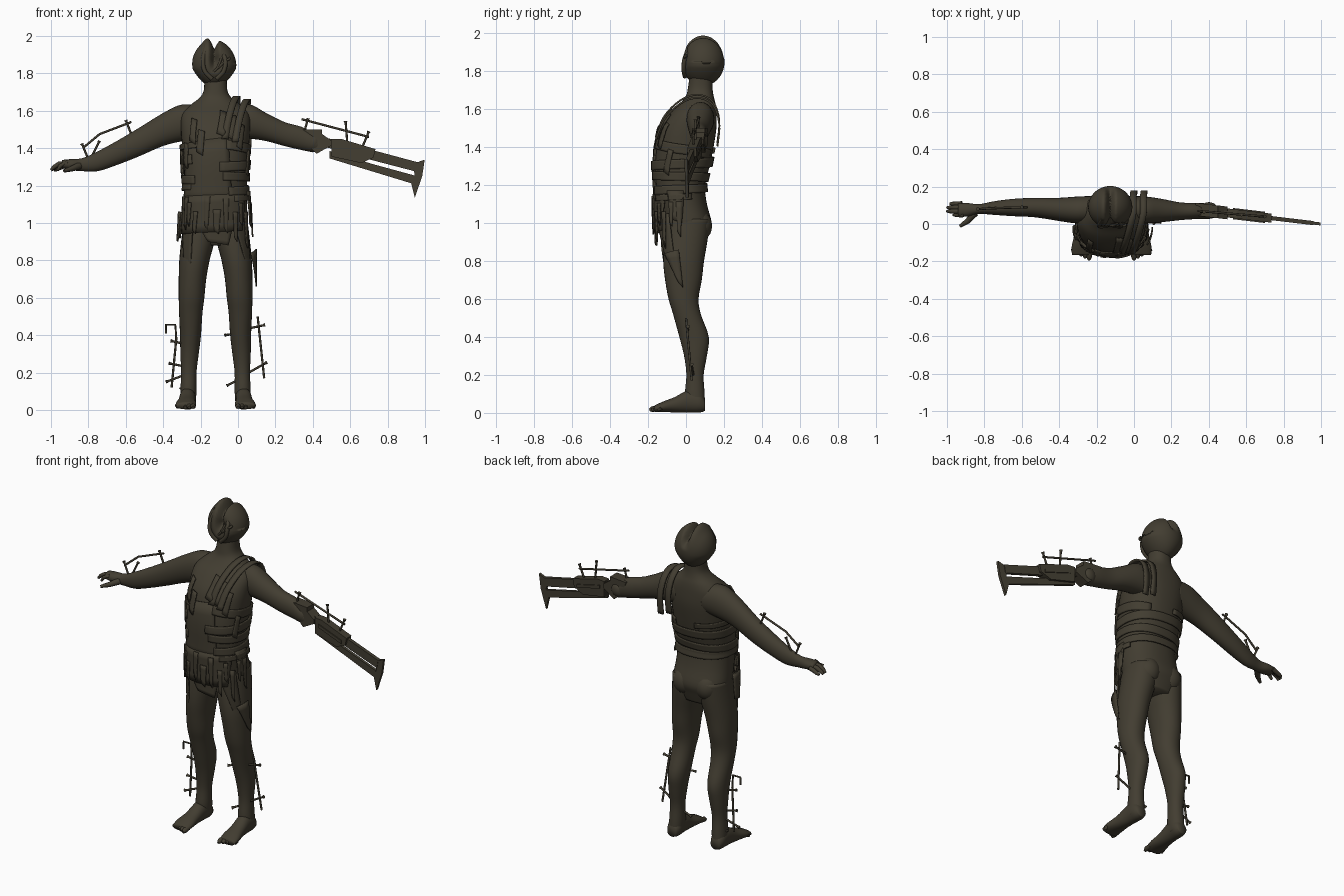
import bpy, bmesh, math, random
from mathutils import Vector

random.seed(4)
if "Cube" in bpy.data.objects:
    bpy.data.objects.remove(bpy.data.objects["Cube"])

CX = -0.12  # centre line of the body
mat = bpy.data.materials.new("dark_olive_brown")
mat.use_nodes = True
COL = (0.055, 0.047, 0.031, 1)
mat.diffuse_color = COL
bsdf = mat.node_tree.nodes["Principled BSDF"]
bsdf.inputs["Base Color"].default_value = COL
bsdf.inputs["Roughness"].default_value = 0.8


def finish(name, bm, smooth=True, thick=0):
    bmesh.ops.recalc_face_normals(bm, faces=bm.faces)
    me = bpy.data.meshes.new(name)
    bm.to_mesh(me)
    bm.free()
    me.materials.append(mat)
    ob = bpy.data.objects.new(name, me)
    bpy.context.collection.objects.link(ob)
    if thick:
        mod = ob.modifiers.new("thickness", "SOLIDIFY")
        mod.thickness = thick
        mod.offset = 0
    for p in me.polygons:
        p.use_smooth = smooth
    return ob


def spline(rows, steps=4):
    """Catmull-Rom interpolation of rows of numbers."""
    out = []
    for i in range(len(rows) - 1):
        p = [rows[max(0, min(len(rows) - 1, i + k))] for k in (-1, 0, 1, 2)]
        for s in range(steps):
            t = s / steps
            out.append([0.5 * (2 * b + (c - a) * t + (2 * a - 5 * b + 4 * c - d) * t * t
                        + (3 * b - a - 3 * c + d) * t ** 3) for a, b, c, d in zip(*p)])
    return out + [list(rows[-1])]


def superellipse(a, power=2.3):
    c, s = math.cos(a), math.sin(a)
    e = 2 / power
    return math.copysign(abs(c) ** e, c), math.copysign(abs(s) ** e, s)


def loft(name, rows, u, v, power=2.1, n=28):
    """Rows are centre x, y, z and two half widths along u and v."""
    bm = bmesh.new()
    rings = []
    for x, y, z, ru, rv in spline(rows):
        ring = []
        for k in range(n):
            c, s = superellipse(2 * math.pi * k / n, power)
            ring.append(bm.verts.new(Vector((x, y, z)) + Vector(u) * ru * c + Vector(v) * rv * s))
        rings.append(ring)
    for r, q in zip(rings, rings[1:]):
        for k in range(n):
            bm.faces.new((r[k], r[(k + 1) % n], q[(k + 1) % n], q[k]))
    bm.faces.new(rings[0])
    bm.faces.new(rings[-1])
    return finish(name, bm)


def tube(name, pts, radii, smooth=True):
    cu = bpy.data.curves.new(name, "CURVE")
    cu.dimensions = "3D"
    cu.bevel_depth = 1
    cu.bevel_resolution = 2
    cu.use_fill_caps = True
    sp = cu.splines.new("POLY")
    sp.points.add(len(pts) - 1)
    for p, co, r in zip(sp.points, pts, radii):
        p.co = (*co, 1)
        p.radius = r
    cu.materials.append(mat)
    ob = bpy.data.objects.new(name, cu)
    bpy.context.collection.objects.link(ob)
    return ob


def ball(name, centre, radii, shape=None, sub=3):
    bm = bmesh.new()
    bmesh.ops.create_icosphere(bm, subdivisions=sub, radius=1)
    for v in bm.verts:
        n = v.co.copy()
        k = shape(n) if shape else n
        v.co = Vector([c + r * a for c, r, a in zip(centre, radii, k)])
    return finish(name, bm)


X, Y, Z = (1, 0, 0), (0, 1, 0), (0, 0, 1)

# Torso and neck: height, front, back, half width
TORSO = [(.88, -.07, .10, .12), (.94, -.10, .12, .165), (1.0, -.12, .135, .172),
         (1.1, -.15, .11, .168), (1.2, -.165, .10, .168), (1.3, -.17, .125, .172),
         (1.4, -.16, .145, .178), (1.5, -.135, .16, .185), (1.58, -.08, .16, .18),
         (1.63, -.03, .155, .135), (1.67, 0, .145, .085), (1.71, .01, .14, .063), (1.78, .02, .14, .06)]
loft("torso", [(CX, (f + b) / 2, z, w, (b - f) / 2) for z, f, b, w in TORSO], X, Y, 2.3, 40)

# Head, cleft from front over the crown into two uneven lobes
def cleft(n):
    k = n.copy()
    top = max(0, min(1, (n.z - .25 * n.y + .15) / .6))
    k *= 1 - .42 * top * max(0, 1 - abs(n.x) / .24)
    if n.z > 0:
        k.z += .13 * math.exp(-((n.x + .36) / .2) ** 2) * n.z
        k.z -= .12 * max(0, n.x - .3)
    if n.y < 0:
        k.y += .22 * math.exp(-((n.x - .15) ** 2 + (n.z - .15) ** 2) / .12)
    if n.z < -.2:
        k.x *= 1 + .35 * (n.z + .2)
    return k


ball("cleft_head", (-.127, .09, 1.85), (.118, .113, .128), cleft, 5)
for s, hgt in ((-1, 1.95), (1, 1.91)):
    tube("face_fold", spline([(-.127 + s * .012, -.005, 1.77), (-.127 + s * .05, -.012, 1.81),
         (-.127 + s * .06, -.005, 1.87), (-.127 + s * .04, .03, hgt)]), [.012] * 13)
for k in range(4):
    tube("face_ridge", spline([(-.14 + .02 * k, .0, 1.80 + .02 * k), (-.11 + .02 * k, -.01, 1.83 + .015 * k),
         (-.09 + .015 * k, .005, 1.88)]), [.007] * 9)

# Legs and feet: height, inner, outer, front, back
LEG = [(1.02, -.11, .05, -.10, .125), (.92, -.117, .062, -.115, .115), (.8, -.088, .074, -.12, .095),
       (.7, -.07, .077, -.11, .083), (.6, -.06, .077, -.092, .066), (.52, -.05, .075, -.068, .078),
       (.4, -.042, .07, -.035, .12), (.3, -.03, .068, -.01, .11), (.2, -.018, .064, .002, .093),
       (.1, -.018, .068, -.005, .098), (.03, -.012, .068, .01, .1)]
FOOT = [(.028, .1, .04, .03, .03), (.028, .07, .055, .043, .053), (.03, .01, .06, .043, .058),
        (.034, -.06, .043, .046, .04), (.038, -.12, .032, .055, .028), (.04, -.165, .022, .052, .018)]
for side, s in (("left", 1), ("right", -1)):
    def mx(x):
        return CX + s * (x - CX)
    loft(side + "_leg", [(mx((i + o) / 2), (f + b) / 2, z, (o - i) / 2, (b - f) / 2)
                         for z, i, o, f, b in LEG], X, Y)
    loft(side + "_foot", [(mx(r[0]), *r[1:]) for r in FOOT], X, Z)
    for k in range(5):
        x = 0 + k * .021
        tip = -.192 + .011 * k
        tube(side + "_toe", [(mx(x), -.14, .024), (mx(x), tip + .015, .02), (mx(x), tip, .014)],
             [.014, .015 - .001 * k, .008])
    ball(side + "_buttock", (mx(-.045), .06, .985), (.075, .078, .085))

# Arms: centre, half depth, half height
loft("right_arm", [(-.2, .08, 1.54, .07, .085), (-.3, .075, 1.535, .072, .098), (-.4, .078, 1.5, .062, .088),
     (-.53, .088, 1.432, .052, .076), (-.65, .088, 1.373, .046, .064), (-.75, .085, 1.33, .036, .053),
     (-.83, .08, 1.312, .026, .035), (-.89, .076, 1.312, .036, .03), (-.94, .075, 1.315, .034, .022)], Y, Z)
for k in range(4):
    y = .048 + .02 * k
    reach = (-.965, -1, -1, -.985)[k]
    tube("right_finger", [(-.92, y, 1.32 - .004 * k), (reach + .045, y, 1.325 - .008 * k),
         (reach + .015, y, 1.305 - .006 * k), (reach, y, 1.282)], [.014, .013, .011, .007])
tube("right_thumb", [(-.85, .06, 1.305), (-.89, .015, 1.29), (-.93, -.012, 1.278)], [.02, .015, .009])
loft("left_arm", [(-.04, .08, 1.54, .07, .085), (.06, .075, 1.543, .072, .092), (.15, .072, 1.513, .062, .075),
     (.25, .068, 1.475, .047, .064), (.34, .07, 1.452, .043, .062), (.4, .068, 1.43, .04, .05),
     (.44, .066, 1.42, .03, .034)], Y, Z)
ball("left_fist", (.4, .072, 1.43), (.05, .045, .052))

# Blade weapon on the left arm, lying in a slightly turned vertical plane
def plate(name, pts, half):
    bm = bmesh.new()
    sides = [[bm.verts.new((x, .118 - .118 * x + d, z)) for x, z in pts] for d in (-half, half)]
    n = len(pts)
    for f in sides:
        bm.faces.new(f)
    for k in range(n):
        bm.faces.new((sides[0][k], sides[0][(k + 1) % n], sides[1][(k + 1) % n], sides[1][k]))
    return finish(name, bm, False)


plate("weapon_upper_bar", [(.4, 1.475), (.96, 1.325), (.95, 1.275), (.72, 1.335), (.4, 1.425)], .011)
plate("weapon_lower_bar", [(.49, 1.385), (.72, 1.315), (.94, 1.255), (.94, 1.208), (.49, 1.345)], .009)
plate("weapon_axe_head", [(.93, 1.315), (.998, 1.338), (.985, 1.25), (.945, 1.135), (.925, 1.215), (.945, 1.26)], .008)
plate("weapon_receiver", [(.5, 1.45), (.55, 1.45), (.735, 1.395), (.725, 1.35), (.66, 1.32), (.5, 1.355)], .024)
plate("weapon_grip", [(.33, 1.5), (.45, 1.5), (.45, 1.475), (.5, 1.44), (.5, 1.415), (.42, 1.37), (.36, 1.43)], .034)
plate("receiver_rib", [(.53, 1.42), (.7, 1.372), (.7, 1.352), (.53, 1.4)], .03)

# Thin rods with cross pegs on the arms and shins
def rods(name, path, pegs):
    tube(name + "_rod", path, [.006] * len(path))
    for a, b in pegs:
        a, b = Vector(a), Vector(b)
        end = a + (b - a).normalized() * .012
        tube(name + "_peg", [a, end, end, b], [.01, .01, .006, .006])


rods("left_arm", [(.34, .07, 1.555), (.7, .04, 1.46)],
     [((.375, .065, 1.56), (.355, .065, 1.49)), ((.575, .05, 1.545), (.585, .05, 1.42)),
      ((.7, .04, 1.49), (.65, .04, 1.37))])
rods("right_arm", [(-.83, .08, 1.4), (-.74, .085, 1.475), (-.57, .09, 1.54)],
     [((-.835, .08, 1.425), (-.8, .08, 1.34)), ((-.74, .085, 1.44), (-.78, .085, 1.36)),
      ((-.6, .09, 1.55), (-.565, .09, 1.46))])
rods("left_shin", [(.105, 0, .5), (.14, .03, .17)],
     [((.145, .01, .455), (.03, .01, .43)), ((.155, .03, .255), (.04, .04, .19)), ((-.07, 0, .4), (0, .03, .41)),
      ((-.06, .03, .13), (0, .04, .16))])
rods("right_shin", [(-.385, .02, .41), (-.385, .02, .455), (-.335, .02, .455), (-.33, .02, .38), (-.355, .04, .12)],
     [((-.36, .02, .37), (-.27, .03, .35)), ((-.37, .03, .25), (-.27, .04, .23)),
      ((-.385, .03, .15), (-.28, .04, .19)), ((-.31, .04, .11), (-.27, .04, .14))])

# Cloth follows the torso above the waist and hangs straight below
CLOTH = [(.6, -.11, .1, .188), (.85, -.155, .12, .188), (1.1, -.165, .115, .176)] + TORSO[4:]


def on_cloth(a, z, off):
    for lo, hi in zip(CLOTH, CLOTH[1:]):
        if z <= hi[0]:
            break
    t = (z - lo[0]) / (hi[0] - lo[0])
    _, f, b, w = [p + (q - p) * t for p, q in zip(lo, hi)]
    c, s = superellipse(math.radians(a))
    return CX + (w + off) * c, (f + b) / 2 + ((b - f) / 2 + off) * s, z


def patch(name, tl, tr, br, bl, off=.008):
    """Cloth piece with corners given as angle around the body and height."""
    bm = bmesh.new()
    tl, tr, br, bl = map(Vector, (tl, tr, br, bl))
    nu, nv = max(3, int(abs(tr.x - tl.x) / 8)), 5
    grid = []
    for j in range(nv + 1):
        l, r = tl.lerp(bl, j / nv), tr.lerp(br, j / nv)
        grid.append([bm.verts.new(on_cloth(*l.lerp(r, i / nu), off)) for i in range(nu + 1)])
    for j in range(nv):
        for i in range(nu):
            bm.faces.new((grid[j][i], grid[j][i + 1], grid[j + 1][i + 1], grid[j + 1][i]))
    return finish(name, bm, True, .008)


# Wrapped bands: start angle, end angle, start height, end height, width
for k, (a, b, z, w, h) in enumerate([(-70, 225, 1.17, 1.2, .045), (-80, 235, 1.25, 1.23, .045), (-85, 230, 1.3, 1.34, .05),
                                     (-75, 60, 1.42, 1.36, .05), (100, 250, 1.38, 1.42, .03), (-60, 20, 1.13, 1.14, .03)]):
    patch("wrapped_band", (a, z + h / 2), (b, w + h / 2), (b, w - h / 2), (a, z - h / 2), .008 + .002 * (k % 3))
# Apron, hanging panels and chest scraps
patch("chest_apron", (-150, 1.42), (-72, 1.46), (-62, 1.1), (-160, 1.1), .006)
patch("waist_apron", (-165, 1.14), (-30, 1.16), (-45, .96), (-160, .94), .007)
patch("apron_tongue", (-118, 1.0), (-62, 1.0), (-72, .88), (-100, .9), .004)
patch("right_panel", (-166, 1.05), (-128, 1.05), (-132, .74), (-146, .7), .0)
patch("right_side_flap", (-185, 1.06), (-160, 1.06), (-168, .9), (-182, .91), .02)
patch("left_panel", (-68, 1.05), (-25, 1.05), (-12, .7), (-34, .78), .0)
patch("left_tail", (-32, .84), (-5, .86), (-2, .66), (-10, .69), .03)
patch("left_hip_flap", (-25, 1.17), (5, 1.17), (0, 1.0), (-18, 1.02), .012)
for k in range(13):
    a = -175 + k * 14 + random.uniform(-4, 4)
    z = 1.1 + random.uniform(-.05, .06)
    d = random.uniform(.1, .2)
    patch("hanging_scrap", (a - 4, z), (a + 5, z), (a + 2, z - d), (a - 3, z - d * .85), .014)
for a, z in ((-125, 1.53), (-112, 1.47), (-82, 1.57), (-66, 1.55), (-50, 1.5), (-145, 1.4), (-25, 1.36), (-165, 1.36)):
    patch("chest_scrap", (a - 2, z + .03), (a + 8, z + .02), (a + 4, z - .11), (a - 7, z - .09), .014)

# Two straps over the left shoulder
for dx in (0, .055):
    bm = bmesh.new()
    path = spline([(-.07, -.16, 1.45), (-.05, -.115, 1.56), (-.025, -.03, 1.645), (-.005, .06, 1.675),
                   (-.005, .14, 1.64), (0, .175, 1.54), (.0, .165, 1.42)])
    pairs = [[bm.verts.new((x + dx + e, y, z - dx * .3)) for e in (-.018, .018)] for x, y, z in path]
    for p, q in zip(pairs, pairs[1:]):
        bm.faces.new((*p, q[1], q[0]))
    finish("shoulder_strap", bm, True, .01)
